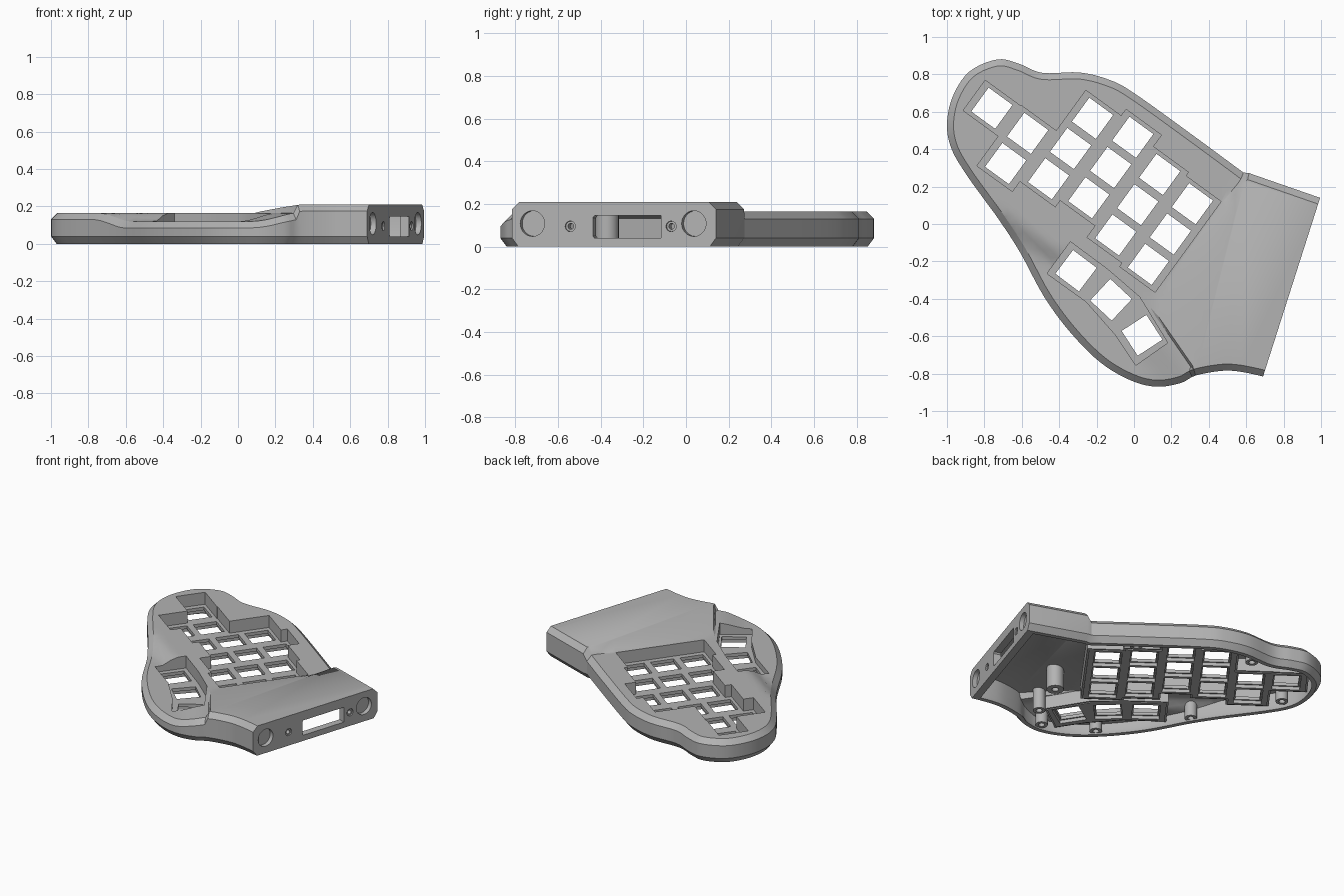
import bpy, math
from mathutils import Vector, Matrix
from mathutils.geometry import delaunay_2d_cdt

if "Cube" in bpy.data.objects:
    bpy.data.objects.remove(bpy.data.objects["Cube"])

grey = bpy.data.materials.new("plain grey")
grey.use_nodes = True
grey.diffuse_color = (0.45, 0.45, 0.45, 1)
grey.node_tree.nodes["Principled BSDF"].inputs["Base Color"].default_value = (0.45, 0.45, 0.45, 1)


# ---------- helpers ----------
def make(name, verts, faces, matrix=None):
    mesh = bpy.data.meshes.new(name)
    mesh.from_pydata(verts, [], faces)
    mesh.materials.append(grey)
    mesh.validate()
    obj = bpy.data.objects.new(name, mesh)
    bpy.context.collection.objects.link(obj)
    if matrix:
        obj.matrix_world = matrix
    bpy.ops.object.select_all(action='DESELECT')
    obj.select_set(True)
    bpy.context.view_layer.objects.active = obj
    bpy.ops.object.shade_smooth_by_angle(angle=math.radians(25))
    return obj


def inside(p, poly):
    hit = False
    for a, b in zip(poly, poly[1:] + poly[:1]):
        if (a[1] > p[1]) != (b[1] > p[1]):
            if p[0] < a[0] + (p[1] - a[1]) * (b[0] - a[0]) / (b[1] - a[1]):
                hit = not hit
    return hit


def offset(poly, d, fixed=None):
    """Move a counter-clockwise outline inwards by d; the fixed edge stays in its line."""
    n = len(poly)
    normals, dist = [], []
    for i in range(n):
        e = (Vector(poly[(i + 1) % n]) - Vector(poly[i])).normalized()
        normals.append((-e.y, e.x))
        dist.append(0 if i == fixed else d)
    out = []
    for i in range(n):
        a, b, da, db = normals[i - 1], normals[i], dist[i - 1], dist[i]
        det = a[0] * b[1] - a[1] * b[0]
        if abs(det) < 0.02:
            q = (b[0] * db, b[1] * db)
        else:
            q = ((da * b[1] - db * a[1]) / det, (a[0] * db - b[0] * da) / det)
        out.append((poly[i][0] + q[0], poly[i][1] + q[1]))
    return out


def subdivide(poly, n):
    return [tuple(Vector(a).lerp(Vector(b), k / n))
            for a, b in zip(poly, poly[1:] + poly[:1]) for k in range(n)]


def slab(name, outer, holes, low, high, extra=(), creases=(), matrix=None):
    """Plate with holes; low and high are heights or functions of x and y."""
    zl = low if callable(low) else lambda x, y: low
    zh = high if callable(high) else lambda x, y: high
    pts, edges = [], []
    for loop in [outer] + list(holes):
        s, n = len(pts), len(loop)
        pts += loop
        edges += [(s + i, s + (i + 1) % n) for i in range(n)]
    for line in creases:
        s = len(pts)
        pts += line
        edges += [(s + i, s + i + 1) for i in range(len(line) - 1)]
    pts += extra
    res = delaunay_2d_cdt([Vector(p) for p in pts], edges, [], 0, 1e-5)
    vs, tris = res[0], []
    for f in res[2]:
        c = sum((vs[i] for i in f), Vector((0, 0))) / len(f)
        if inside(c, outer) and not any(inside(c, h) for h in holes):
            f = list(f)
            u, v = vs[f[1]] - vs[f[0]], vs[f[2]] - vs[f[0]]
            tris.append(f if u.x * v.y - u.y * v.x > 0 else f[::-1])
    n = len(vs)
    verts = [(v.x, v.y, zh(v.x, v.y)) for v in vs] + [(v.x, v.y, zl(v.x, v.y)) for v in vs]
    faces = tris + [[i + n for i in reversed(f)] for f in tris]
    used = {(a, b) for f in tris for a, b in zip(f, f[1:] + f[:1])}
    faces += [(a + n, b + n, b, a) for a, b in used if (b, a) not in used]
    return make(name, verts, faces, matrix)


def circle(x, y, r, n=28):
    return [(x + r * math.cos(math.tau * i / n), y + r * math.sin(math.tau * i / n)) for i in range(n)]


def square(x, y, half, deg):
    c, s = math.cos(math.radians(deg)) * half, math.sin(math.radians(deg)) * half
    return [(x + a * c - b * s, y + a * s + b * c) for a, b in ((-1, -1), (1, -1), (1, 1), (-1, 1))]


def side(x, y, a, b):
    """Distance to the right of the line from a to b."""
    dx, dy = b[0] - a[0], b[1] - a[1]
    return (dy * (x - a[0]) - dx * (y - a[1])) / math.hypot(dx, dy)


def smooth(t):
    t = min(1, max(0, t))
    return t * t * (3 - 2 * t)


# ---------- top surface: flat deck, thumb scoop, raised wedge ----------
A0, A1, A2 = (0.165, -0.315), (0.47, 0.115), (0.6, 0.27)
B0, B1 = (0.33, -0.79), (0.6, 0.26)


def height(x, y):
    w = 0.82 * x + 0.57 * y
    if w > -0.181:
        da = min(side(x, y, A0, A1), side(x, y, A1, A2))
        db = side(x, y, B0, B1)
        t = 0 if da <= 0 else 1 if db >= 0 else da / (da - db)
        return 0.165 + 0.045 * t
    v = 0.588 * x + 0.809 * y
    return 0.12 + 0.045 * max(smooth((v + 0.45) / 0.11), smooth((w + 0.42) / 0.24))


# ---------- outline ----------
curve = [(0.69, -0.815), (0.57, -0.79), (0.47, -0.785), (0.33, -0.81), (0.25, -0.85), (0.12, -0.87),
         (-0.02, -0.835), (-0.18, -0.74), (-0.34, -0.58), (-0.48, -0.39), (-0.61, -0.15), (-0.72, 0.02),
         (-0.8, 0.13), (-0.9, 0.27), (-0.975, 0.4), (-1, 0.53), (-0.97, 0.68), (-0.88, 0.815),
         (-0.73, 0.88), (-0.61, 0.855), (-0.49, 0.808), (-0.29, 0.81), (-0.13, 0.77), (0, 0.7),
         (0.3, 0.485), (0.585, 0.275)]
outline = []
for i in range(len(curve) - 1):
    p0, p1, p2, p3 = [Vector(curve[min(max(j, 0), len(curve) - 1)]) for j in range(i - 1, i + 3)]
    for k in range(5):
        t = k / 5
        q = p1 + 0.5 * t * (p2 - p0 + t * (2 * p0 - 5 * p1 + 4 * p2 - p3 + t * (3 * (p1 - p2) + p3 - p0)))
        outline.append((q.x, q.y))
outline += [curve[-1], (0.615, 0.272), (0.995, 0.14)]
outline.reverse()
N = len(outline)
port = N - 1
rim = offset(outline, 0.035, port)

# ---------- side wall: chamfered outside, hollow inside ----------
tops = [height(*p) for p in rim]
rings = [(0.035, 1, 0), (0, 1, -0.035), (0, 0, 0.04), (0.03, 0, 0), (0.06, 0, 0), (0.045, 0, 0.035), (0.045, 1, -0.03)]
verts = []
for d, from_top, dz in rings:
    verts += [(x, y, t * from_top + dz) for (x, y), t in zip(offset(outline, d, port), tops)]
faces = [((r + 1) * N + i, (r + 1) * N + i + 1, r * N + i + 1, r * N + i)
         for r in range(len(rings) - 1) for i in range(N - 1)]
make("side_wall", verts, faces)

# ---------- key wells ----------
ANGLE = -36


def from_grid(u, v):
    return (0.809 * u + 0.588 * v, -0.588 * u + 0.809 * v)


columns = [(0.154, 1), (0.158, 2), (0.427, 3), (0.471, 3), (0.395, 3), (0.371, 3)]
PITCH = 0.2335
upper, lower, keys = [], [], []
for i, (top, count) in enumerate(columns):
    u = 0.189 + PITCH * (i - 5)
    upper += [(u - PITCH / 2, top), (u + PITCH / 2, top)]
    lower += [(u - PITCH / 2, top - 0.2 * count), (u + PITCH / 2, top - 0.2 * count)]
    keys += [from_grid(u, top - 0.1 - 0.2 * k) + (ANGLE,) for k in range(count)]
main_well = [from_grid(*p) for p in lower + upper[::-1]]
thumb_well = [(-0.465, -0.265), (-0.257, -0.414), (-0.096, -0.596), (0.01, -0.755),
              (0.18, -0.635), (0.03, -0.39), (-0.14, -0.243), (-0.34, -0.095)]
thumb_keys = [(-0.31, -0.25, -37), (-0.123, -0.405, -43), (0.043, -0.595, -57)]

wells = []
for name, well, spots in (("main", main_well, keys), ("thumb", thumb_well, thumb_keys)):
    fine = subdivide(well, 4)
    wells.append(fine)
    slab(name + "_well_wall", offset(fine, -0.022), [fine], 0.04, lambda x, y: height(x, y) - 0.02)
    plate = offset(well, -0.01)
    slab(name + "_key_plate", plate, [square(x, y, 0.079, a) for x, y, a in spots], 0.058, 0.08)
    slab(name + "_plate_ribs", plate, [square(x, y, 0.089, a) for x, y, a in spots], 0.035, 0.058)

# ---------- top shell ----------
core = offset(outline, 0.05, port)
grid = [(i * 0.045, j * 0.045) for i in range(-23, 23) for j in range(-20, 20)]
grid = [p for p in grid if inside(p, core) and side(*p, B0, B1) < 0]
cliff = [[(0.12 + s * 0.82, -0.49 + s * 0.57), (0.308 + s * 0.82, -0.76 + s * 0.57)] for s in (-0.006, 0.006)]
creases = cliff + [[A0, A1, (0.55, 0.21)], [(0.345, -0.74), (0.59, 0.22)]]
slab("top_shell", rim, wells, lambda x, y: height(x, y) - 0.035, height, grid, creases)

# ---------- port panel with slot, screw holes and round recesses ----------
start, end = Vector(outline[-1]), Vector(outline[0])
L = (end - start).length
d = (end - start) / L
frame = Matrix(((d.x, 0, d.y, start.x), (d.y, 0, -d.x, start.y), (0, 1, 0, 0), (0, 0, 0, 1)))
panel = [(0.03, 0), (L - 0.03, 0), (L, 0.04), (L, 0.175), (L - 0.035, 0.21), (0.035, 0.21), (0, 0.175), (0, 0.04)]
slot = [(0.405, 0.04), (0.733, 0.04), (0.733, 0.145), (0.405, 0.145), (0.397, 0.135), (0.397, 0.05)]
recesses, screws = (0.1, 0.894), (0.286, 0.782)
panel_holes = [slot] + [circle(s, 0.108, 0.06) for s in recesses] + [circle(s, 0.095, 0.025, 16) for s in screws]
slab("port_panel", panel, panel_holes, -0.05, 0, matrix=frame)
for s in recesses:
    slab("recess_back", circle(s, 0.108, 0.072), [], -0.07, -0.03, matrix=frame)
for s in screws:
    slab("screw_ring", circle(s, 0.095, 0.024, 16), [circle(s, 0.095, 0.014, 16)], -0.05, -0.008, matrix=frame)

# ---------- posts under the deck ----------
for x, y in ((-0.87, 0.44), (-0.56, -0.1), (-0.2, -0.62), (0.12, -0.78), (0.25, -0.65), (-0.4, 0.7), (0.3, 0.38)):
    slab("screw_boss", circle(x, y, 0.04, 20), [circle(x, y, 0.02, 20)], 0.015, lambda a, b: height(a, b) - 0.02)
slab("support_post", circle(0.35, -0.37, 0.055), [circle(0.35, -0.37, 0.022)], 0.01, 0.17)
